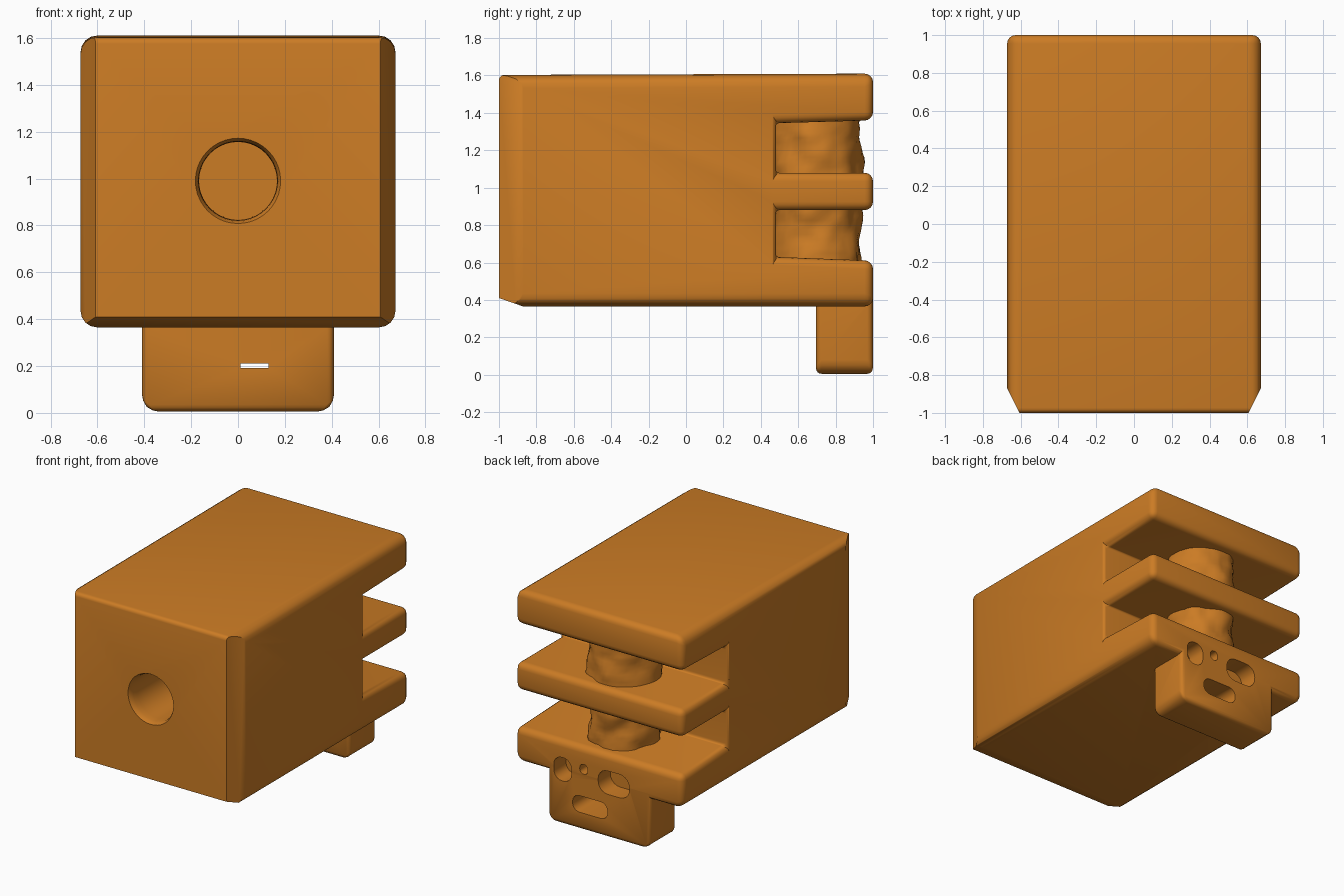
import bpy, bmesh, math
from mathutils import Vector, noise

if "Cube" in bpy.data.objects:
    bpy.data.objects.remove(bpy.data.objects["Cube"])

orange = bpy.data.materials.new("orange_plastic")
orange.diffuse_color = (0.60, 0.20, 0.018, 1)
orange.use_nodes = True
orange.node_tree.nodes["Principled BSDF"].inputs["Base Color"].default_value = orange.diffuse_color


def new_object(name, bm):
    bmesh.ops.recalc_face_normals(bm, faces=bm.faces)
    mesh = bpy.data.meshes.new(name)
    bm.to_mesh(mesh)
    bm.free()
    ob = bpy.data.objects.new(name, mesh)
    bpy.context.collection.objects.link(ob)
    mesh.materials.append(orange)
    return ob


def apply(ob, kind, **settings):
    mod = ob.modifiers.new(kind, kind)
    for key, value in settings.items():
        setattr(mod, key, value)
    bpy.context.view_layer.objects.active = ob
    bpy.ops.object.modifier_apply(modifier=mod.name)


def combine(ob, other, operation):
    apply(ob, 'BOOLEAN', object=other, operation=operation, solver='EXACT')
    bpy.data.objects.remove(other)


def smooth(ob):
    bpy.ops.object.select_all(action='DESELECT')
    ob.select_set(True)
    bpy.context.view_layer.objects.active = ob
    bpy.ops.object.shade_smooth_by_angle(angle=math.radians(40))


def set_weights(ob, rule):
    attr = ob.data.attributes.new("bevel_weight_edge", 'FLOAT', 'EDGE')
    for e in ob.data.edges:
        a, b = (ob.data.vertices[i].co for i in e.vertices)
        attr.data[e.index].value = rule(a, b)


def box(x0, x1, y0, y1, z0, z1):
    bm = bmesh.new()
    bmesh.ops.create_cube(bm, size=1)
    for v in bm.verts:
        v.co = ((x0 + x1) / 2 + v.co.x * (x1 - x0), (y0 + y1) / 2 + v.co.y * (y1 - y0),
                (z0 + z1) / 2 + v.co.z * (z1 - z0))
    return bm


def lathe(rings, steps=40):
    """Closed round solid along y from (y, radius) rings."""
    bm = bmesh.new()
    loops = [[bm.verts.new((r * math.cos(t), y, r * math.sin(t)))
              for t in (2 * math.pi * i / steps for i in range(steps))] for y, r in rings]
    for a, b in zip(loops, loops[1:]):
        for i in range(steps):
            j = (i + 1) % steps
            bm.faces.new((a[i], a[j], b[j], b[i]))
    bm.faces.new(loops[0])
    bm.faces.new(loops[-1])
    return bm


# Body: comb-shaped side profile with three plates at the back, extruded across x
profile = [(-1, 0.365), (1, 0.365), (1, 0.61), (0.48, 0.63), (0.48, 0.88),
           (1, 0.88), (1, 1.08), (0.48, 1.08), (0.48, 1.345), (1, 1.36), (1, 1.61),
           (-1, 1.603)]
bm = bmesh.new()
sides = [[bm.verts.new((s * 0.672, y, z)) for y, z in profile] for s in (-1, 1)]
for side in sides:
    bm.faces.new(side)
for i in range(len(profile)):
    j = (i + 1) % len(profile)
    bm.faces.new((sides[0][i], sides[0][j], sides[1][j], sides[1][i]))
body = new_object("body", bm)


def body_weight(a, b):
    if abs(a.y - b.y) > 1.5:
        return 1.0                       # long outer edges
    if a.y < -0.8 and b.y < -0.8:
        return 0.4                       # front face rim
    if a.y < 0.5 and b.y < 0.5:
        return 0.25                      # inner slot edges
    return 0.65


set_weights(body, body_weight)
apply(body, 'BEVEL', width=0.07, segments=4, limit_method='WEIGHT')

# Chamfer the front: both sides and the lower edge
bm = bmesh.new()
bm.from_mesh(body.data)
for co, normal in (((0.672, -0.87, 1), (0.13, -0.065, 0)), ((-0.672, -0.87, 1), (-0.13, -0.065, 0)),
                   ((0, -0.87, 0.365), (0, -0.045, -0.13))):
    cut = bmesh.ops.bisect_plane(bm, geom=bm.verts[:] + bm.edges[:] + bm.faces[:], plane_co=co,
                                 plane_no=Vector(normal).normalized(), clear_outer=True)
    rim = [e for e in bm.edges if e.is_boundary]
    bmesh.ops.holes_fill(bm, edges=rim, sides=0)
bmesh.ops.recalc_face_normals(bm, faces=bm.faces)
bm.to_mesh(body.data)
bm.free()

# Mounting tab below the back plate
tab = new_object("mounting_tab", box(-0.41, 0.41, 0.695, 0.999, 0.005, 0.48))
set_weights(tab, lambda a, b: 0.0 if a.z > 0.4 and b.z > 0.4 else
            1.0 if abs(a.y - b.y) > 0.2 else 0.4)
apply(tab, 'BEVEL', width=0.075, segments=4, limit_method='WEIGHT')
combine(body, tab, 'UNION')

# Front bore with a softly flared mouth
bore = lathe([(-1.02, 0.19), (-1.0, 0.182), (-0.985, 0.174), (-0.96, 0.169),
              (-0.92, 0.167), (-0.4, 0.166)])
bmesh.ops.translate(bore, verts=bore.verts, vec=(0, 0, 0.99))
cutter = new_object("bore_cutter", bore)
cutter.hide_render = True
combine(body, cutter, 'DIFFERENCE')

# Recesses in the back face: centre x, z, half width, half height, depth
for x, z, hw, hh, depth in ((0.29, 0.405, 0.07, 0.085, 0.14), (0.12, 0.45, 0.032, 0.035, 0.1),
                            (-0.12, 0.405, 0.125, 0.085, 0.14), (0.07, 0.19, 0.14, 0.06, 0.22)):
    cutter = new_object("recess_cutter", box(x - hw, x + hw, 1 - depth, 1.05, z - hh, z + hh))
    cutter.hide_render = True
    set_weights(cutter, lambda a, b: 1.0 if abs(a.y - b.y) > 0.05 else 0.0)
    apply(cutter, 'BEVEL', width=min(hw, hh) * 0.9, segments=5, limit_method='WEIGHT')
    combine(body, cutter, 'DIFFERENCE')

# Thin slit through the tab
cutter = new_object("slit_cutter", box(0.01, 0.13, 0.6, 0.9, 0.192, 0.21))
cutter.hide_render = True
combine(body, cutter, 'DIFFERENCE')
smooth(body)

# Rough cores standing between the plates
for name, z0, z1, r0, r1 in (("lower_core", 0.60, 0.90, 0.24, 0.23),
                             ("upper_core", 1.06, 1.37, 0.25, 0.225)):
    n = 12
    bm = lathe([(z0 + (z1 - z0) * i / n, r0 + (r1 - r0) * i / n) for i in range(n + 1)], 48)
    for v in bm.verts:
        p = Vector((v.co.x, 0.70 + v.co.z, v.co.y))
        bump = 1 + 0.10 * noise.noise(p * 7) + 0.04 * noise.noise(p * 20)
        v.co = (p.x * bump, 0.70 + (p.y - 0.70) * bump, p.z)
    smooth(new_object(name, bm))
